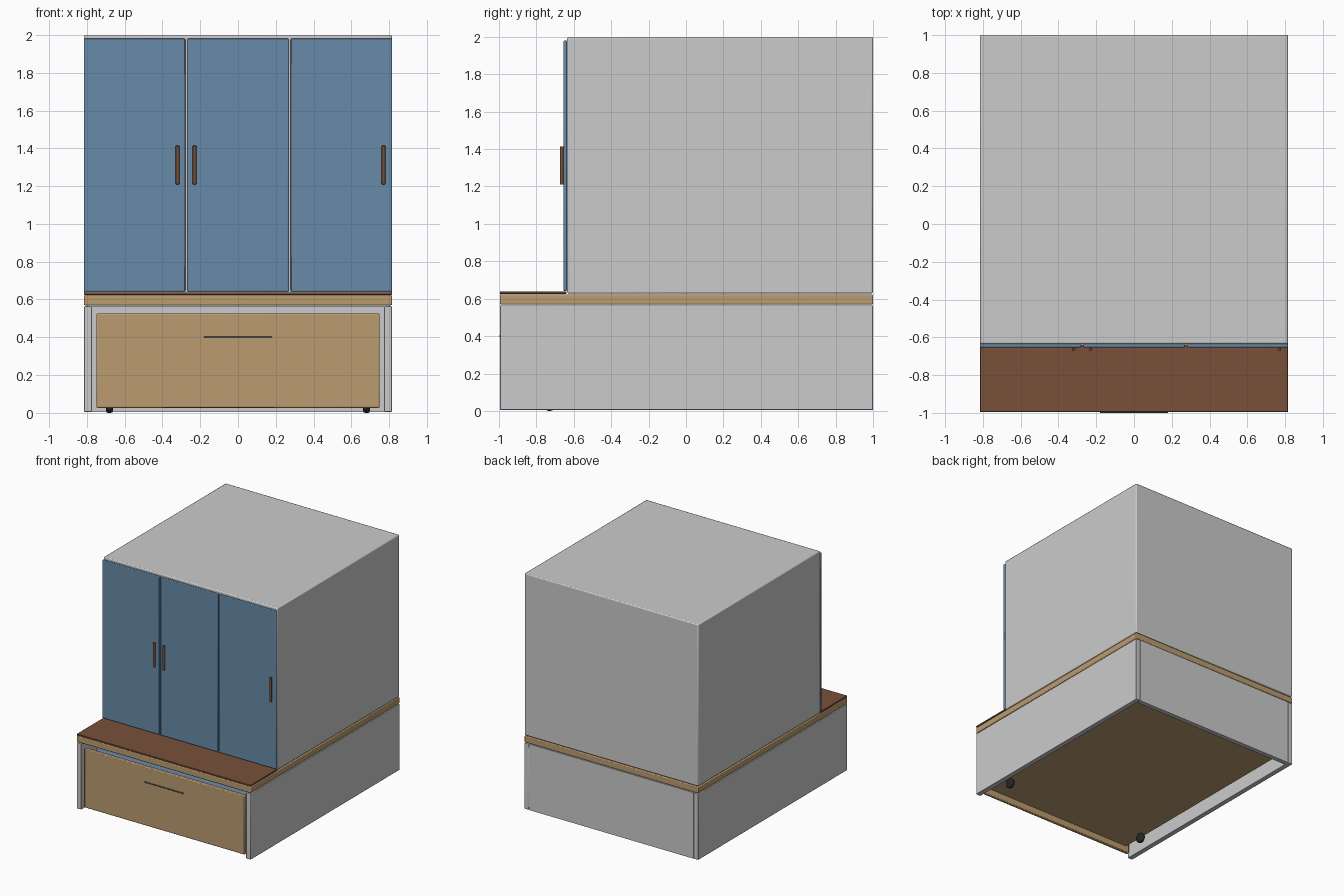
import bpy, math

if "Cube" in bpy.data.objects:
    bpy.data.objects.remove(bpy.data.objects["Cube"])


def material(name, rgb):
    m = bpy.data.materials.new(name)
    m.diffuse_color = (*rgb, 1)
    m.use_nodes = True
    m.node_tree.nodes["Principled BSDF"].inputs["Base Color"].default_value = m.diffuse_color
    return m


WOOD = material("light_wood", (0.50, 0.33, 0.16))
BROWN = material("dark_wood", (0.19, 0.08, 0.04))
BLUE = material("blue_paint", (0.14, 0.26, 0.40))
STEEL = material("steel", (0.15, 0.19, 0.24))
BLACK = material("black_rubber", (0.02, 0.02, 0.02))


def finish(o, name, mat):
    o.name = name
    if mat:
        o.data.materials.append(mat)
    return o


def box(name, x, y, z, mat=None, bevel=0.004):
    """Box from (min, max) ranges with softened edges."""
    bpy.ops.mesh.primitive_cube_add(
        size=1, location=[sum(r) / 2 for r in (x, y, z)])
    o = bpy.context.object
    o.scale = [r[1] - r[0] for r in (x, y, z)]
    bpy.ops.object.transform_apply(location=False, rotation=False, scale=True)
    if bevel:
        b = o.modifiers.new("bevel", 'BEVEL')
        b.width, b.segments = bevel, 2
    bpy.ops.object.shade_smooth_by_angle(angle=math.radians(30))
    return finish(o, name, mat)


def rod(name, loc, radius, length, rot, mat, sides=24):
    bpy.ops.mesh.primitive_cylinder_add(
        vertices=sides, radius=radius, depth=length, location=loc, rotation=rot)
    b = bpy.context.object.modifiers.new("bevel", 'BEVEL')
    b.width, b.segments = radius * 0.25, 2
    bpy.ops.object.shade_smooth_by_angle(angle=math.radians(30))
    return finish(bpy.context.object, name, mat)


W = 0.815
FRONT = -0.995

# Base carcass: two sides and a back, open at the front and bottom
for side, s in (("left", -1), ("right", 1)):
    box(f"base_side_{side}", sorted((s * 0.772, s * W)), (FRONT, 1), (0.006, 0.565))
box("base_back", (-0.772, 0.772), (0.96, 1), (0.006, 0.565), bevel=0)

# Platform slab and the exposed step board
box("platform", (-W, W), (FRONT, 1), (0.569, 0.623), WOOD, 0.006)
box("step_board", (-W, W), (FRONT, -0.64), (0.625, 0.638), BROWN, 0.003)

# Rolling drawer
box("drawer_front", (-0.75, 0.75), (-0.985, -0.955), (0.027, 0.525), WOOD, 0.006)
box("drawer_bottom", (-0.72, 0.72), (-0.955, 0.94), (0.08, 0.10), WOOD, 0)
for side, s in (("left", -1), ("right", 1)):
    box(f"drawer_side_{side}", sorted((s * 0.70, s * 0.72)), (-0.955, 0.94),
        (0.10, 0.49), WOOD, 0)
    rod(f"drawer_wheel_{side}", (s * 0.68, -0.73, 0.04), 0.04, 0.035,
        (0, math.pi / 2, 0), BLACK)
box("drawer_back", (-0.70, 0.70), (0.92, 0.94), (0.10, 0.49), WOOD, 0)
box("drawer_mattress", (-0.70, 0.70), (-0.95, 0.92), (0.10, 0.50), BLUE, 0.01)

# Thin drawer pull
rod("drawer_handle", (0, -0.9955, 0.40), 0.0045, 0.36, (0, math.pi / 2, 0), STEEL, 12)
for s in (-1, 1):
    rod("drawer_handle_post", (s * 0.176, -0.988, 0.40), 0.004, 0.014,
        (math.pi / 2, 0, 0), STEEL, 12)

# Cabinet body with three doors and vertical handles
box("cabinet_body", (-W, W), (-0.635, 1), (0.628, 2.0), None, 0.008)
doors = (("left", (-W, -0.279), -0.32),
         ("middle", (-0.268, 0.268), -0.23),
         ("right", (0.279, W), 0.77))
for side, xr, hx in doors:
    box(f"door_{side}", xr, (-0.655, -0.635), (0.642, 1.98), BLUE, 0.005)
    rod(f"door_handle_{side}", (hx, -0.664, 1.312), 0.0095, 0.205, (0, 0, 0), BROWN)
